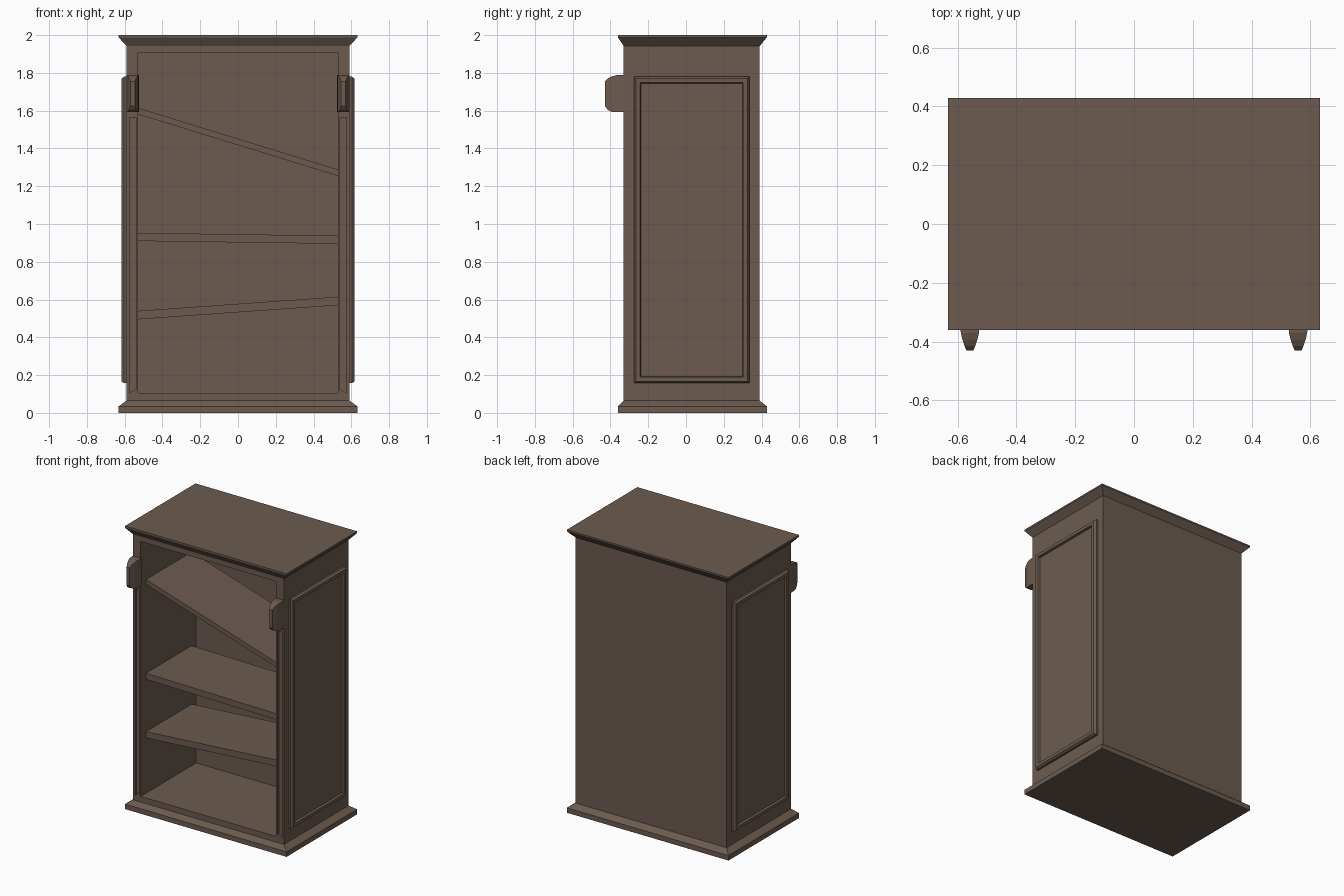
import bpy, bmesh

if "Cube" in bpy.data.objects:
    bpy.data.objects.remove(bpy.data.objects["Cube"])

wood = bpy.data.materials.new("dark_brown_wood")
wood.diffuse_color = (0.15, 0.105, 0.08, 1)
wood.use_nodes = True
wood.node_tree.nodes["Principled BSDF"].inputs["Base Color"].default_value = wood.diffuse_color


def make(name, rings, closed_start=True):
    """Loft a list of four-point rings into a solid."""
    bm = bmesh.new()
    add_loft(bm, rings)
    return finish(name, bm)


def add_loft(bm, rings):
    vs = [[bm.verts.new(p) for p in r] for r in rings]
    for a, b in zip(vs, vs[1:]):
        for i in range(4):
            j = (i + 1) % 4
            bm.faces.new((a[i], a[j], b[j], b[i]))
    bm.faces.new(vs[0])
    bm.faces.new(vs[-1])


def finish(name, bm):
    bmesh.ops.recalc_face_normals(bm, faces=bm.faces)
    me = bpy.data.meshes.new(name)
    bm.to_mesh(me)
    bm.free()
    me.materials.append(wood)
    ob = bpy.data.objects.new(name, me)
    bpy.context.collection.objects.link(ob)
    return ob


def ring_z(hx, y0, y1, z):
    return [(-hx, y0, z), (hx, y0, z), (hx, y1, z), (-hx, y1, z)]


def ring_y(x0, x1, z0, z1, y):
    return [(x0, y, z0), (x1, y, z0), (x1, y, z1), (x0, y, z1)]


# Carcass with flared plinth and cornice
carcass = make("cabinet_carcass", [
    ring_z(0.632, -0.36, 0.428, 0), ring_z(0.632, -0.36, 0.428, 0.035),
    ring_z(0.59, -0.33, 0.39, 0.065), ring_z(0.59, -0.33, 0.39, 1.942),
    ring_z(0.632, -0.36, 0.428, 1.988), ring_z(0.632, -0.36, 0.428, 2.0)])

# Cutter: open interior plus a shallow sunk strip in each front post
bm = bmesh.new()
add_loft(bm, [ring_y(-0.53, 0.53, 0.105, 1.907, y) for y in (-0.5, 0.29)])
for s in (-1, 1):
    add_loft(bm, [[(s * 0.575, y, 0.105), (s * 0.54, y, 0.125),
                   (s * 0.54, y, 1.563), (s * 0.575, y, 1.563)] for y in (-0.5, -0.315)])
cutter = finish("opening_cutter", bm)
cutter.hide_render = True
mod = carcass.modifiers.new("opening", 'BOOLEAN')
mod.operation = 'DIFFERENCE'
mod.solver = 'EXACT'
mod.object = cutter
bpy.context.view_layer.objects.active = carcass
bpy.ops.object.modifier_apply(modifier=mod.name)
bpy.data.objects.remove(cutter)

# Shelves, slumped at different angles: left top, right top, thickness
for name, zl, zr, t in (("upper_shelf", 1.615, 1.288, 0.034),
                        ("middle_shelf", 0.953, 0.938, 0.043),
                        ("lower_shelf", 0.54, 0.615, 0.045)):
    make(name, [[(-0.53, y, zl - t), (0.53, y, zr - t), (0.53, y, zr), (-0.53, y, zl)]
                for y in (-0.27, 0.24)])

for side, s in (("left", -1), ("right", 1)):
    # Side panel: raised bevelled frame around a sunk field
    rings = []
    for x, d in ((0.588, 0), (0.603, 0), (0.617, 0.01), (0.617, 0.032), (0.602, 0.036)):
        y0, y1, z0, z1 = -0.275 + d, 0.335 - d, 0.157 + d, 1.78 - d
        rings.append([(s * x, y0, z0), (s * x, y1, z0), (s * x, y1, z1), (s * x, y0, z1)])
    make(side + "_side_panel", rings)

    # Tapered bracket on the front post
    make(side + "_bracket", [
        ring_y(s * 0.558 - w, s * 0.558 + w, z0, z1, y) for y, w, z0, z1 in (
            (-0.328, 0.033, 1.592, 1.79), (-0.37, 0.031, 1.592, 1.788),
            (-0.395, 0.025, 1.594, 1.78), (-0.415, 0.018, 1.605, 1.77),
            (-0.43, 0.012, 1.625, 1.755))])
